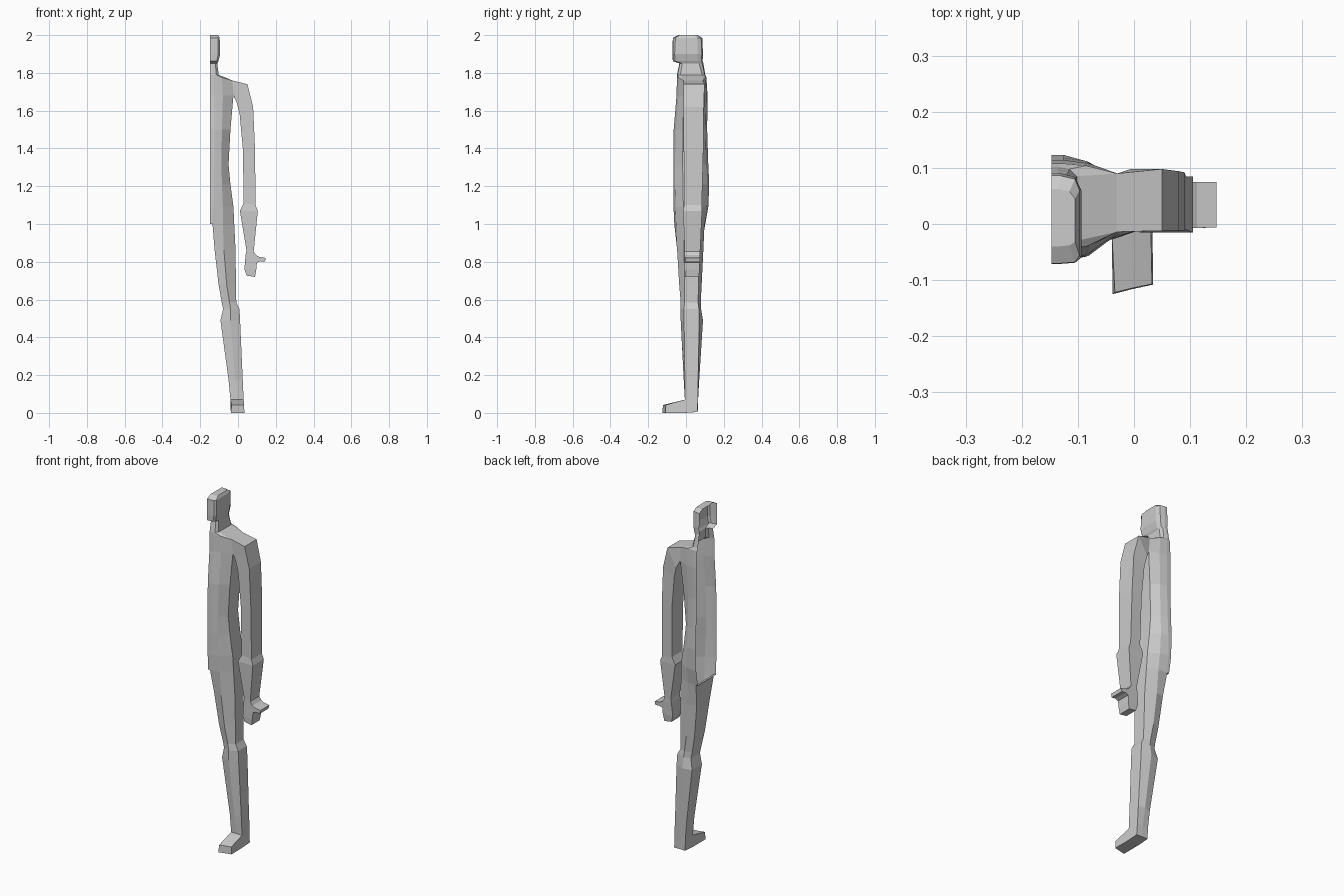
import bpy, bmesh

grey = bpy.data.materials.new("light grey")
grey.diffuse_color = (0.6, 0.6, 0.6, 1)

bm = bmesh.new()
CUT = -0.147  # the body is an open half, ending at this plane


def ring(points):
    return [bm.verts.new(p) for p in points]


def loft(rings, closed=True, skip=()):
    """Join neighbouring rings with quads; skip holds (ring, side) gaps."""
    for r, (a, b) in enumerate(zip(rings, rings[1:])):
        n = len(a)
        for i in range(n if closed else n - 1):
            if (r, i) not in skip:
                j = (i + 1) % n
                bm.faces.new((a[i], a[j], b[j], b[i]))


def half_ring(z, inner, mid, side, yc, ym, ys, ys2, ym2, yc2, drop=0):
    """Open outline running from the front centre round to the back centre."""
    return ring([(CUT, yc, z), (inner, yc, z), (mid, ym, z), (side, ys, z - drop),
                 (side, ys2, z - drop), (mid, ym2, z), (inner, yc2, z), (CUT, yc2, z)])


# torso, neck and head, from the crotch up
body = [half_ring(*r) for r in [
    (1.00, -.135, -.080, -.020, -.062, -.052, -.012, .075, .098, .102),
    (1.09, -.130, -.080, -.024, -.066, -.056, -.014, .078, .110, .118),
    (1.21, -.125, -.085, -.040, -.067, -.058, -.016, .075, .112, .123),
    (1.315, -.125, -.088, -.050, -.067, -.058, -.018, .072, .106, .118),
    (1.50, -.125, -.085, -.040, -.065, -.055, -.016, .078, .104, .112),
    (1.68, -.125, -.080, -.024, -.050, -.040, -.012, .088, .108, .114),
    (1.775, -.130, -.085, -.030, -.048, -.040, -.014, .090, .104, .108, .015),
    (1.79, -.135, -.115, -.102, -.048, -.044, -.030, .085, .098, .102),
    (1.85, -.135, -.120, -.110, -.035, -.033, -.020, .070, .086, .092),
    (1.862, -.130, -.112, -.104, -.070, -.068, -.058, .060, .082, .088),
    (1.90, -.130, -.105, -.094, -.071, -.069, -.060, .060, .084, .090),
    (1.985, -.130, -.105, -.097, -.070, -.068, -.056, .060, .080, .086),
    (2.00, -.135, -.115, -.105, -.040, -.038, -.032, .045, .058, .062),
]]
loft(body, closed=False, skip={(5, 3)})
top = body[-1]
for i in range(3):  # crown
    bm.faces.new((top[i], top[i + 1], top[6 - i], top[7 - i]))
hip = body[0]
bm.faces.new((hip[0], hip[1], hip[6], hip[7]))  # crotch strip


# leg: inner x, middle x, outer x, then inner, middle and outer depths
def leg_ring(z, xi, xm, xo, yi, ym, yo, yo2, ym2, yi2):
    return ring([(xi, yi, z), (xm, ym, z), (xo, yo, z),
                 (xo, yo2, z), (xm, ym2, z), (xi, yi2, z)])


leg = [hip[1:7]] + [leg_ring(*r) for r in [
    (.865, -.124, -.075, -.013, -.040, -.047, -.010, .070, .092, .080),
    (.68, -.103, -.060, -.011, -.025, -.036, -.008, .066, .083, .070),
    (.585, -.086, -.045, -.009, -.015, -.028, -.008, .064, .078, .066),
    (.55, -.079, -.040, .008, -.014, -.028, -.010, .068, .080, .068),
    (.49, -.093, -.040, .011, -.012, -.028, -.010, .070, .090, .078),
    (.175, -.050, -.015, .025, -.004, -.012, -.006, .064, .070, .066),
    (.07, -.040, -.005, .030, -.005, -.006, -.006, .063, .064, .063),
]]
loft(leg)

# foot: the ankle drops to a heel, the front side runs out to the toes
ankle = leg[-1]
sole = ring([(-.038, -.008, 0), (-.003, -.008, 0), (.033, -.012, 0),
             (.033, .060, .005), (-.003, .062, .005), (-.038, .062, .005)])
loft([ankle, sole], skip={(0, 0), (0, 1)})
toe_top = ring([(-.034, -.122, .042), (-.002, -.114, .042), (.032, -.107, .042)])
toe_low = ring([(-.038, -.125, 0), (-.003, -.116, 0), (.034, -.108, 0)])
loft([ankle[:3], toe_top, toe_low, sole[:3]], closed=False)
for i in (0, 2):
    bm.faces.new((ankle[i], toe_top[i], toe_low[i], sole[i]))
bm.faces.new(sole)

# arm and hand, starting at the gap left in the shoulder
low, high = body[5], body[6]


def arm_ring(xi, zi, xo, zo, yf, yb):
    return ring([(xi, yf, zi), (xo, yf, zo), (xo, yb, zo), (xi, yb, zi)])


arm = [[low[3], high[3], high[4], low[4]]] + [arm_ring(*r) for r in [
    (-.006, 1.64, .050, 1.74, -.012, .098),
    (.009, 1.58, .080, 1.62, -.012, .094),
    (.026, 1.395, .090, 1.40, -.012, .092),
    (.030, 1.11, .093, 1.10, -.010, .084),
    (.010, 1.07, .105, 1.07, -.015, .085),
    (.045, .86, .083, .855, -.007, .075),
    (.041, .84, .096, .835, -.007, .075),
    (.036, .79, .100, .795, -.007, .073),
    (.035, .76, .097, .76, -.007, .072),
    (.045, .727, .090, .72, -.005, .068),
]]
loft(arm, skip={(7, 1)})
bm.faces.new(arm[-1])

# thumb, pushed out of the gap in the hand
root = [arm[7][1], arm[7][2], arm[8][2], arm[8][1]]
bend = ring([(.112, -.007, .826), (.112, .075, .826), (.118, .074, .803), (.118, -.007, .803)])
tip = ring([(.147, -.006, .820), (.147, .075, .820), (.143, .074, .800), (.143, -.006, .800)])
loft([root, bend, tip])
bm.faces.new(tip)

bmesh.ops.recalc_face_normals(bm, faces=bm.faces[:])
# face the surface outwards: the thumb tip must point along +x
bm.faces.ensure_lookup_table()
if bm.faces[-1].normal.x < 0:
    bmesh.ops.reverse_faces(bm, faces=bm.faces[:])
mesh = bpy.data.meshes.new("half_body")
bm.to_mesh(mesh)
bm.free()
mesh.materials.append(grey)
bpy.context.collection.objects.link(bpy.data.objects.new("half_body", mesh))
